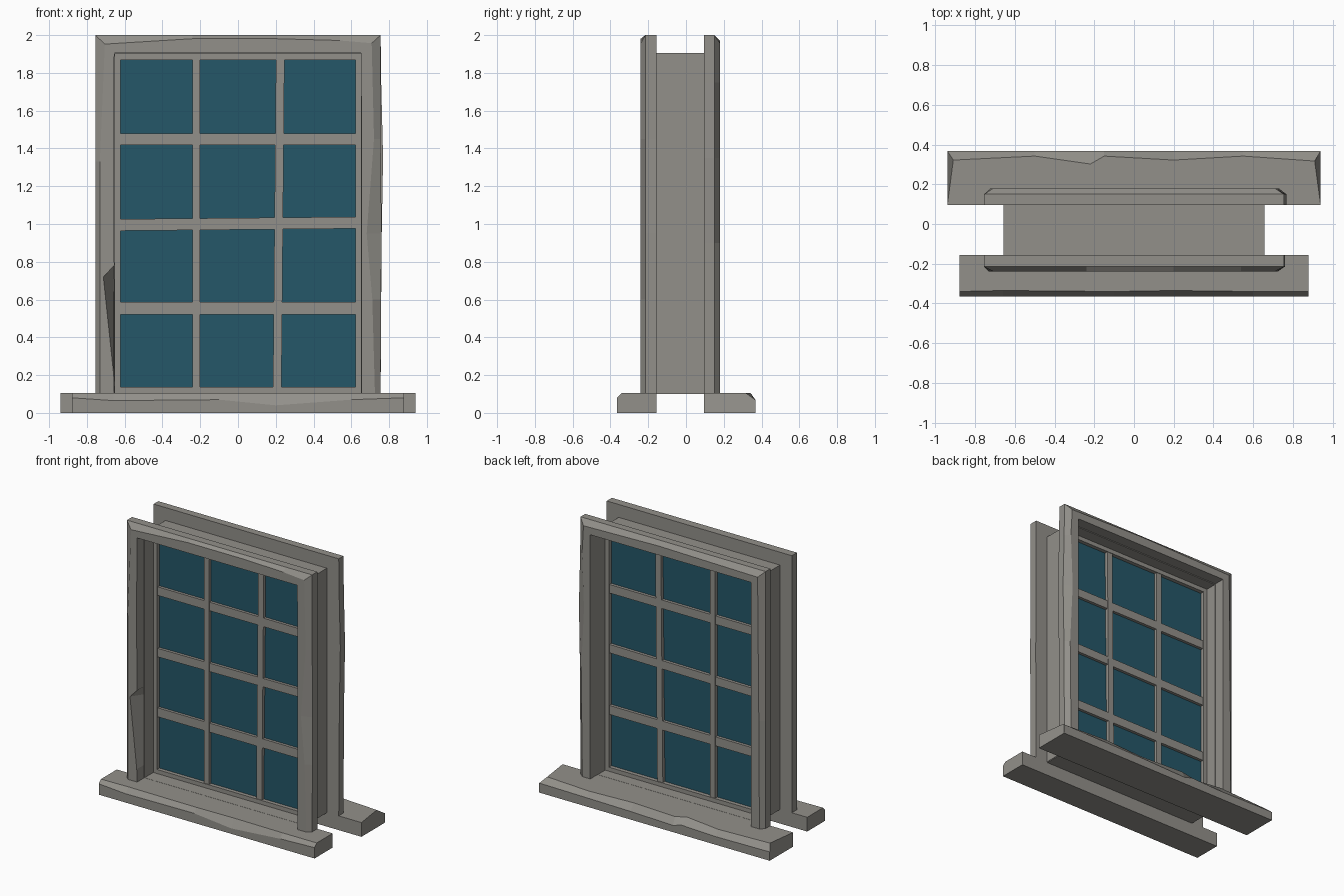
import bpy, bmesh
from mathutils import Vector

if "Cube" in bpy.data.objects:
    bpy.data.objects.remove(bpy.data.objects["Cube"])


def material(name, col):
    m = bpy.data.materials.new(name)
    m.diffuse_color = (*col, 1)
    m.use_nodes = True
    m.node_tree.nodes["Principled BSDF"].inputs["Base Color"].default_value = m.diffuse_color
    return m


STONE = material("weathered grey", (0.29, 0.28, 0.255))
GLASS = material("dark teal glass", (0.018, 0.095, 0.138))


def finish(bm, name, mat):
    bmesh.ops.recalc_face_normals(bm, faces=bm.faces)
    me = bpy.data.meshes.new(name)
    bm.to_mesh(me)
    bm.free()
    me.materials.append(mat)
    ob = bpy.data.objects.new(name, me)
    bpy.context.collection.objects.link(ob)
    return ob


def loft(name, sections, mat=STONE):
    """Skin a row of equal closed cross-sections and cap both ends."""
    bm = bmesh.new()
    rows = [[bm.verts.new(p) for p in s] for s in sections]
    n = len(rows[0])
    for a, b in zip(rows, rows[1:]):
        for i in range(n):
            j = (i + 1) % n
            bm.faces.new((a[i], a[j], b[j], b[i]))
    bm.faces.new(rows[0])
    bm.faces.new(rows[-1])
    return finish(bm, name, mat)


def box(name, x0, x1, y0, y1, z0, z1, mat=STONE, lean=0.0, tilt=0.0):
    """Box whose top leans in x and whose right end tilts in z."""
    def sec(x, dz):
        return [(x - lean, y0, z0 + dz), (x - lean, y1, z0 + dz),
                (x + lean, y1, z1 + dz), (x + lean, y0, z1 + dz)]
    return loft(name, [sec(x0, -tilt), sec(x1, tilt)], mat)


# Worn casings: arch-shaped, chamfered along the outer edge
def casing(name, y_in, y_mid, y_out, stations):
    secs = []
    for ox, oz, ix, iz, c, chip in stations:
        o, i = Vector((ox, 0, oz)), Vector((ix, 0, iz))
        e = o.lerp(i, c)
        f = i.lerp(o, chip)
        secs.append([(p.x, y, p.z) for p, y in
                     ((o, y_in), (o, y_mid), (e, y_out), (f, y_out), (i, y_in))])
    loft(name, secs)


# station: outer x, z, inner x, z, chamfer share, chip share
casing("front_casing", -0.155, -0.215, -0.24, [
    (-.755, .10, -.655, .10, .25, 0), (-.755, .20, -.655, .20, .25, .03),
    (-.755, .72, -.655, .72, .25, .58), (-.755, .78, -.655, .78, .25, 0),
    (-.755, 1.33, -.66, 1.33, .25, 0), (-.755, 2.0, -.655, 1.905, .50, 0),
    (-.24, 2.0, -.24, 1.905, .20, 0), (.20, 2.0, .20, 1.905, .20, 0),
    (.54, 2.0, .54, 1.905, .30, 0), (.755, 2.0, .65, 1.905, .45, 0),
    (.755, 1.45, .655, 1.45, .35, 0), (.76, .95, .655, .95, .75, 0),
    (.757, .60, .655, .60, .45, 0), (.755, .10, .655, .10, .30, 0)])
casing("back_casing", 0.095, 0.15, 0.18, [
    (-.755, .10, -.655, .10, .30, 0), (-.755, .90, -.655, .90, .35, 0),
    (-.755, 2.0, -.655, 1.905, .45, 0), (.10, 2.0, .10, 1.905, .30, 0),
    (.755, 2.0, .655, 1.905, .45, 0), (.758, 1.75, .655, 1.75, .35, 0),
    (.768, 1.35, .655, 1.35, .55, 0), (.76, .90, .655, .90, .30, 0),
    (.755, .10, .655, .10, .35, 0)])


# Worn sills: slabs with an uneven chamfer along the outer top edge
def sill(name, y_in, y_out, stations):
    s = 1 if y_out > y_in else -1
    secs = []
    for x, dx, cy, cz in stations:
        secs.append([(x, y_in, 0), (x, y_out, 0), (x, y_out, cz),
                     (x + dx, y_out - s * cy, .105), (x, y_in, .105)])
    loft(name, secs)


# station: x, end inset, chamfer depth, chamfer height
sill("front_sill", -0.155, -0.365, [
    (-.88, 0, .025, .08), (-.66, 0, .03, .065), (-.1, 0, .025, .07),
    (.2, 0, .03, .04), (.6, 0, .025, .07), (.88, 0, .025, .08)])
sill("back_sill", 0.095, 0.367, [
    (-.94, .03, .045, .065), (-.5, 0, .025, .06), (-.22, 0, .065, .07),
    (-.15, 0, .025, .05), (.2, 0, .045, .06), (.55, 0, .025, .065),
    (.94, -.03, .05, .07)])

# Thin wall lining joining the two casings
T = 0.006
for side, x in (("left", -.658), ("right", .652)):
    box(side + "_lining", x, x + T, -.157, .097, .105, 1.905)
box("top_lining", -.655, .655, -.157, .097, 1.899, 1.905)
box("bottom_lining", -.655, .655, -.157, .097, .1, .106)

# Sash border
Y0, Y1 = -0.055, 0.01
box("sash_left", -.655, -.622, Y0, Y1, .106, 1.9)
box("sash_right", .622, .655, Y0, Y1, .106, 1.9)
box("sash_top", -.622, .622, Y0, Y1, 1.868, 1.9)
box("sash_bottom", -.622, .622, Y0, Y1, .106, .136)

# Glazing bars, slightly crooked
B0, B1 = Y0 + .004, Y1 - .004
box("vertical_bar_left", -.242, -.2, B0, B1, .13, 1.87)
box("vertical_bar_right", .193, .238, B0, B1, .13, 1.87, lean=.008)
for name, z0, z1, tilt in (("low_bar", .522, .588, 0), ("mid_bar", .97, 1.032, .006),
                           ("high_bar", 1.417, 1.48, 0)):
    box(name, -.625, .625, B0 + .003, B1 - .003, z0, z1, tilt=tilt)

# Glass pane
box("glass_pane", -.625, .625, -.027, -.019, .13, 1.872, GLASS)
